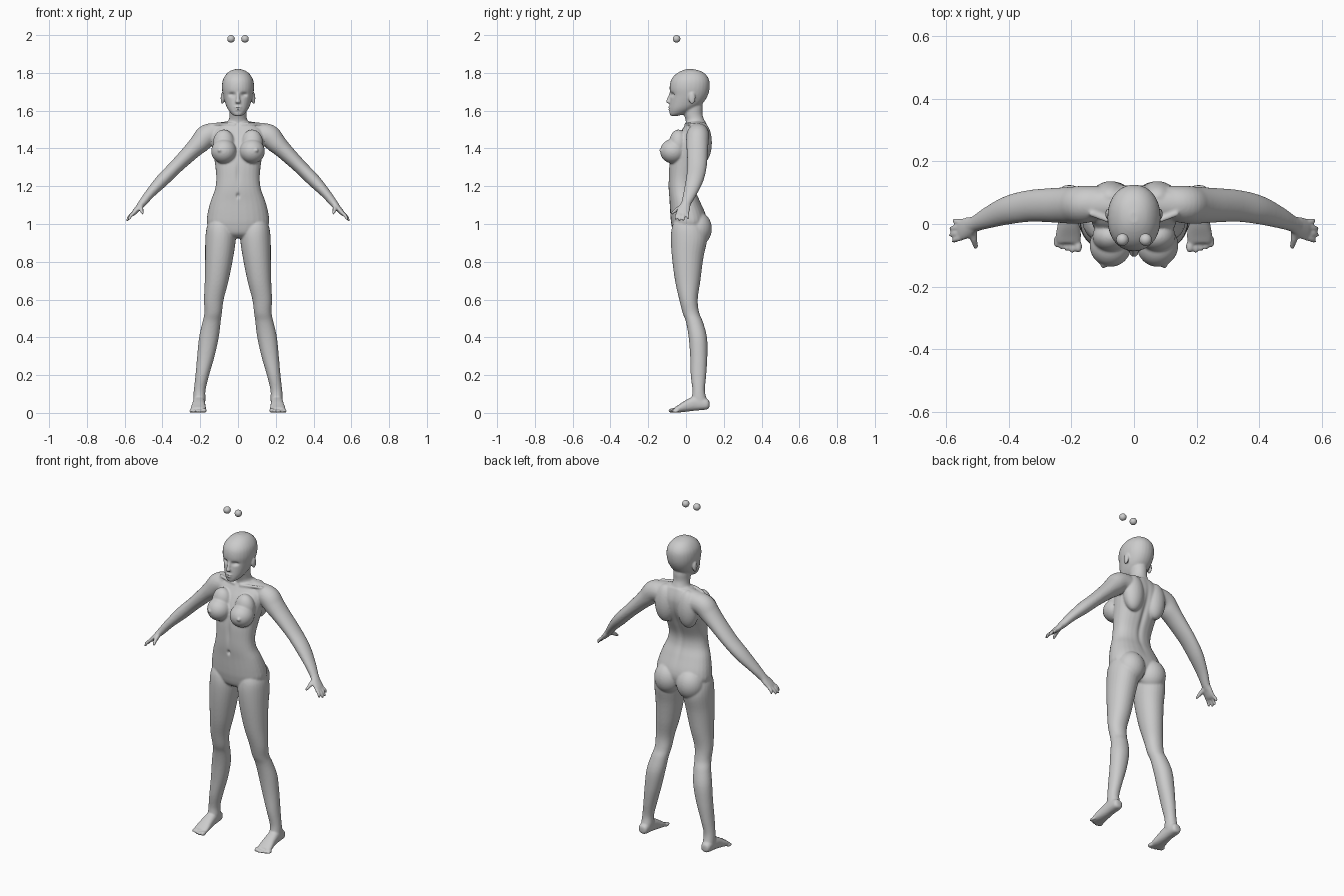
import bpy, bmesh, math
from mathutils import Vector, Matrix

bm = bmesh.new()


def smooth_rows(rows, steps=5):
    """Catmull-Rom interpolation through rows of numbers."""
    r = [rows[0]] + list(rows) + [rows[-1]]
    out = []
    for i in range(1, len(r) - 2):
        p0, p1, p2, p3 = (Vector(r[i + k]) for k in (-1, 0, 1, 2))
        for s in range(steps):
            t = s / steps
            out.append(0.5 * (2 * p1 + (p2 - p0) * t + (2 * p0 - 5 * p1 + 4 * p2 - p3) * t * t
                              + (3 * p1 - p0 - 3 * p2 + p3) * t ** 3))
    return out + [Vector(rows[-1])]


def tube(rows, ref=(0, 1, 0), along=None, side=1, power=2.0, n=28):
    """Loft of rows (x, y, z, a, b); b is the radius along ref, a the one across it."""
    pts = smooth_rows(rows)
    rings = []
    for i, p in enumerate(pts):
        c = Vector(p[:3])
        q0, q1 = pts[max(i - 1, 0)], pts[min(i + 1, len(pts) - 1)]
        t = Vector(along) if along else (Vector(q1[:3]) - Vector(q0[:3])).normalized()
        u = Vector(ref)
        u = (u - t * u.dot(t)).normalized()
        v = t.cross(u)
        ring = []
        for k in range(n):
            ang = 2 * math.pi * k / n
            ca, sa = math.cos(ang), math.sin(ang)
            ca = math.copysign(abs(ca) ** (2 / power), ca)
            sa = math.copysign(abs(sa) ** (2 / power), sa)
            w = c + v * ca * max(p[3], .002) + u * sa * max(p[4], .002)
            ring.append(bm.verts.new((w.x * side, w.y, w.z)))
        rings.append(ring)
    for a, b in zip(rings, rings[1:]):
        for k in range(n):
            bm.faces.new((a[k], a[(k + 1) % n], b[(k + 1) % n], b[k]))
    bm.faces.new(rings[0])
    bm.faces.new(rings[-1])


def column(rows, side=1, power=2.0):
    """Upright loft of rows (z, x inner, x outer, y front, y back)."""
    tube([((i + o) / 2, (f + b) / 2, z, (o - i) / 2, (b - f) / 2) for z, i, o, f, b in rows],
         along=(0, 0, 1), side=side, power=power)


def centred(rows, power=2.0):
    column([(z, -w, w, f, b) for z, w, f, b in rows], power=power)


def ball(c, r, side=1):
    m = Matrix.Translation((c[0] * side, c[1], c[2])) @ Matrix.Diagonal((*r, 1))
    bmesh.ops.create_uvsphere(bm, u_segments=28, v_segments=18, radius=1, matrix=m)


# Torso
centred([(.925, .05, -.035, .05), (.95, .13, -.065, .09), (1.0, .163, -.078, .11),
         (1.05, .162, -.083, .105), (1.12, .145, -.087, .075), (1.18, .123, -.092, .05),
         (1.24, .115, -.092, .05), (1.32, .122, -.088, .082), (1.40, .135, -.072, .115),
         (1.46, .14, -.045, .125), (1.50, .13, -.02, .12), (1.54, .07, .005, .105)], 2.3)
# Neck
centred([(1.48, .11, .0, .12), (1.52, .075, .0, .112), (1.55, .05, -.002, .098),
         (1.58, .045, -.012, .088), (1.62, .047, -.02, .088), (1.66, .045, -.01, .08)])
# Head, nose, lips
centred([(1.572, .018, -.082, -.045), (1.585, .036, -.087, .0), (1.61, .055, -.088, .05),
         (1.64, .068, -.086, .09), (1.68, .079, -.083, .115), (1.72, .085, -.087, .125),
         (1.76, .081, -.08, .123), (1.79, .065, -.058, .106), (1.81, .042, -.026, .077),
         (1.82, .014, .003, .038)], 2.15)
tube([(0, -.08, 1.695, .007, .008), (0, -.09, 1.665, .009, .01), (0, -.094, 1.645, .015, .012),
      (0, -.085, 1.638, .012, .006)], along=(0, 0, 1))
ball((0, -.086, 1.617), (.02, .009, .006))
ball((0, -.086, 1.607), (.017, .009, .006))

for s in (1, -1):
    # Ear
    ball((.083, .032, 1.665), (.009, .018, .032), s)
    # Shoulder slope, collarbone, shoulder blade
    tube([(.02, .06, 1.52, .03, .04), (.08, .062, 1.51, .03, .045),
          (.15, .062, 1.50, .032, .045)], side=s)
    tube([(.015, -.002, 1.525, .009, .009), (.07, .008, 1.53, .008, .008),
          (.14, .035, 1.528, .009, .009)], side=s)
    ball((.075, .085, 1.43), (.062, .052, .11), s)
    # Breast
    ball((.075, -.068, 1.385), (.067, .069, .065), s)
    ball((.075, -.04, 1.425), (.058, .05, .075), s)
    ball((.098, -.131, 1.39), (.01, .011, .01), s)
    # Buttock
    ball((.073, .06, .975), (.08, .077, .09), s)
    # Arm
    tube([(.06, .07, 1.465, .05, .05), (.12, .066, 1.475, .058, .056), (.165, .062, 1.466, .06, .06),
          (.2, .06, 1.43, .054, .059), (.245, .06, 1.386, .045, .056), (.33, .058, 1.302, .037, .051),
          (.4, .045, 1.232, .035, .046), (.465, .021, 1.162, .026, .035),
          (.505, .002, 1.112, .021, .026), (.525, -.006, 1.088, .017, .026)], side=s)
    # Palm, fingers, thumb
    tube([(.505, .001, 1.112, .018, .024), (.528, -.009, 1.085, .016, .032),
          (.55, -.018, 1.06, .013, .035), (.56, -.02, 1.05, .009, .032)], side=s)
    for y0, y1, x1, z1 in ((-.044, -.056, .578, 1.022), (-.028, -.036, .588, 1.016),
                           (-.011, -.014, .588, 1.018), (.005, .012, .577, 1.026)):
        tube([(.55, y0, 1.06, .009, .009), ((.56 + x1) / 2, (y0 + y1) / 2, (1.062 + z1) / 2, .0095, .0085),
              (x1, y1, z1, .006, .006)], side=s, n=12)
    tube([(.515, -.012, 1.095, .014, .014), (.512, -.045, 1.078, .012, .012),
          (.505, -.078, 1.055, .007, .007)], ref=(0, 0, 1), side=s, n=12)
    # Leg
    column([(1.02, .04, .15, -.06, .08), (.98, .02, .166, -.075, .1), (.92, .012, .173, -.08, .112),
            (.82, .026, .174, -.074, .092), (.70, .05, .176, -.058, .076), (.60, .076, .18, -.036, .062),
            (.53, .085, .178, -.018, .07), (.48, .092, .188, .0, .09), (.40, .102, .206, .014, .111),
            (.30, .124, .216, .022, .113), (.20, .153, .225, .025, .107), (.12, .172, .234, .034, .1),
            (.07, .172, .237, .03, .11), (.035, .178, .236, .04, .118)], s, 2.1)
    # Foot and toes
    tube([(.207, .124, .045, .014, .016), (.207, .11, .046, .028, .028), (.207, .05, .05, .032, .038),
          (.208, .0, .037, .036, .031), (.21, -.04, .022, .041, .02), (.21, -.062, .015, .038, .013)],
         ref=(0, 0, 1), along=(0, -1, 0), side=s, power=2.4)
    for i, (y, r) in enumerate(((-.072, .013), (-.074, .01), (-.07, .009), (-.064, .009), (-.056, .009))):
        ball((.18 + .0172 * i - (.002 if i == 0 else 0), y, r), (r * .95, .02, r), s)

# Fuse all parts into one smooth skin
bmesh.ops.recalc_face_normals(bm, faces=bm.faces)
mesh = bpy.data.meshes.new("body")
bm.to_mesh(mesh)
bm.free()
body = bpy.data.objects.new("body", mesh)
bpy.context.collection.objects.link(body)
bpy.context.view_layer.objects.active = body
body.select_set(True)
fuse = body.modifiers.new("fuse", 'REMESH')
fuse.mode = 'VOXEL'
fuse.voxel_size = .0052
relax = body.modifiers.new("relax", 'SMOOTH')
relax.factor = .5
relax.iterations = 5
for name in ("fuse", "relax"):
    bpy.ops.object.modifier_apply(modifier=name)

# Hollows: centre, radii, push along y (eye sockets, mouth line, navel, spine groove)
dents = [((.033, -.08, 1.685), (.017, .03, .010), .014), ((-.033, -.08, 1.685), (.017, .03, .010), .014),
         ((0, -.09, 1.612), (.018, .02, .003), .004), ((0, -.09, 1.15), (.008, .03, .012), .012),
         ((0, .1, 1.3), (.014, .09, .16), -.010), ((0, -.09, 1.27), (.01, .03, .06), .006)]
for v in body.data.vertices:
    for c, r, push in dents:
        d = sum(((v.co[k] - c[k]) / r[k]) ** 2 for k in range(3))
        if d < 6:
            v.co.y += push * math.exp(-d)
bpy.ops.object.shade_smooth()

# Loose eyeballs above the head
for s, name in ((1, "left_eyeball"), (-1, "right_eyeball")):
    bpy.ops.mesh.primitive_uv_sphere_add(segments=24, ring_count=16, radius=.02,
                                         location=(.037 * s, -.05, 1.98),
                                         rotation=(math.pi / 2, 0, 0))
    bpy.context.object.name = name
    bpy.ops.object.shade_smooth()
